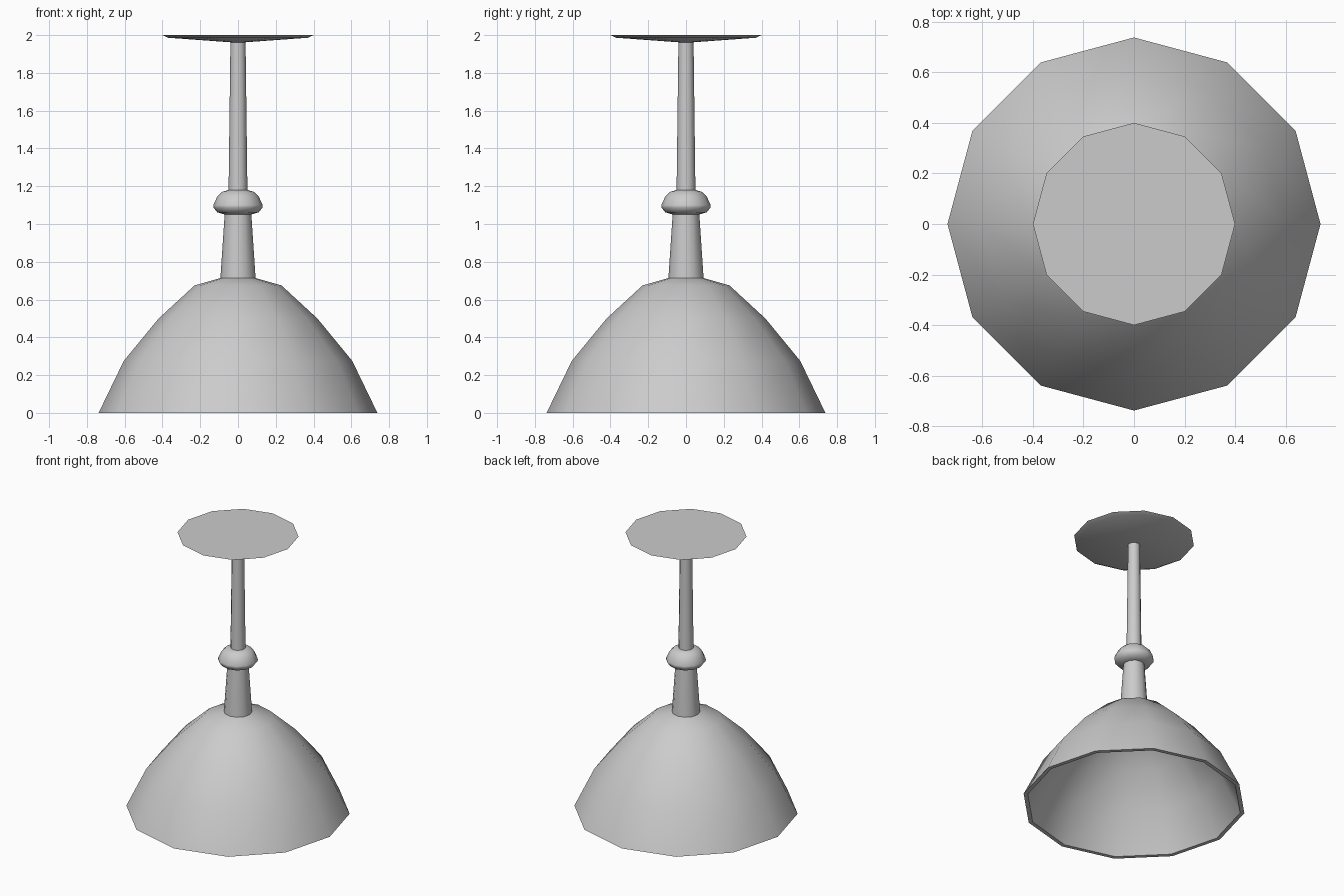
import bpy, bmesh, math

if "Cube" in bpy.data.objects:
    bpy.data.objects.remove(bpy.data.objects["Cube"])

SIDES = 12
grey = bpy.data.materials.new("light grey")
grey.diffuse_color = (0.6, 0.6, 0.6, 1)
grey.use_nodes = True
grey.node_tree.nodes["Principled BSDF"].inputs["Base Color"].default_value = grey.diffuse_color


def lathe(name, profile, closed=False, angle=30):
    """Revolve (radius, height) points around z; open ends are capped."""
    bm = bmesh.new()
    rings = [[bm.verts.new((r * math.cos(2 * math.pi * i / SIDES),
                            r * math.sin(2 * math.pi * i / SIDES), z))
              for i in range(SIDES)] for r, z in profile]
    pairs = list(zip(rings, rings[1:]))
    if closed:
        pairs.append((rings[-1], rings[0]))
    for a, b in pairs:
        for i in range(SIDES):
            j = (i + 1) % SIDES
            bm.faces.new((a[i], a[j], b[j], b[i]))
    if not closed:
        bm.faces.new(rings[0])
        bm.faces.new(rings[-1])
    bmesh.ops.recalc_face_normals(bm, faces=bm.faces)
    mesh = bpy.data.meshes.new(name)
    bm.to_mesh(mesh)
    bm.free()
    mesh.materials.append(grey)
    obj = bpy.data.objects.new(name, mesh)
    bpy.context.collection.objects.link(obj)
    bpy.ops.object.select_all(action='DESELECT')
    obj.select_set(True)
    bpy.context.view_layer.objects.active = obj
    bpy.ops.object.shade_smooth_by_angle(angle=math.radians(angle))
    return obj


# Hollow bell shade: outer wall up, inner wall back down to the rim
outer = [(0.738, 0), (0.605, 0.275), (0.42, 0.5), (0.23, 0.675), (0.09, 0.715)]
inner = [(0.085, 0.69), (0.22, 0.652), (0.402, 0.485), (0.582, 0.262), (0.71, 0)]
lathe("shade", outer + inner, closed=True, angle=40)

# Tapered socket above the shade
lathe("socket", [(0.094, 0.69), (0.093, 0.715), (0.07, 1.06)])

# Rounded collar
lathe("collar", [(0.07, 1.05), (0.11, 1.062), (0.131, 1.088), (0.131, 1.1),
                 (0.11, 1.145), (0.085, 1.17), (0.05, 1.18)], angle=40)

# Hanging rod
lathe("rod", [(0.05, 1.17), (0.04, 1.97)])

# Shallow ceiling plate
lathe("ceiling_plate", [(0.04, 1.962), (0.37, 1.986), (0.4, 2.0)])
